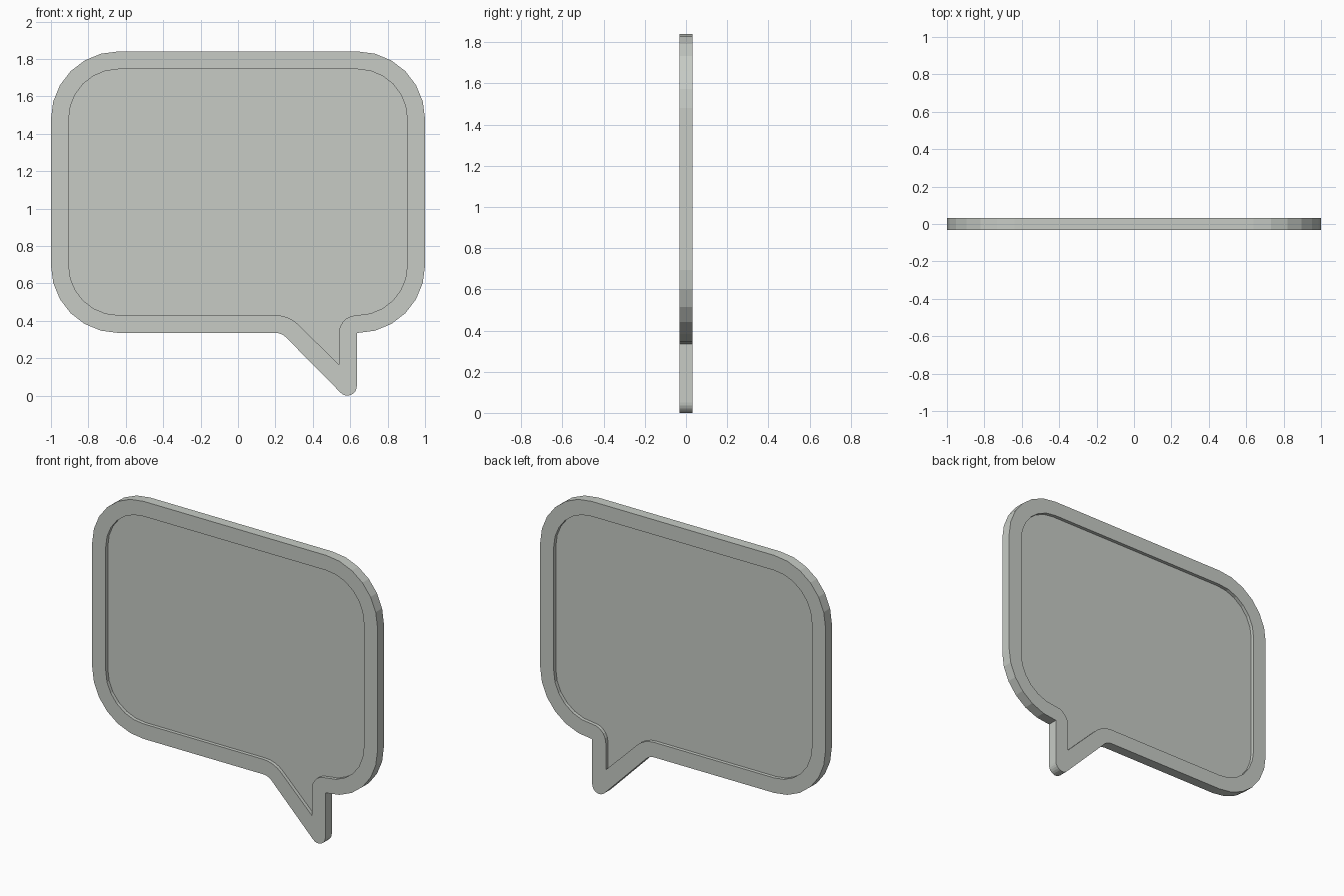
import bpy
import bmesh
from math import cos, sin, radians, pi

cube = bpy.data.objects.get("Cube")
if cube:
    bpy.data.objects.remove(cube, do_unlink=True)

HALF_DEPTH = 0.032    # half thickness of the rim
PANEL_HALF = 0.010    # half thickness of the recessed panel
RIM = 0.095           # rim width
CORNER = 0.36         # outer corner radius
X = 1.0 - CORNER
TOP, BOTTOM = 1.84, 0.335
Z_HIGH, Z_LOW = TOP - CORNER, BOTTOM + CORNER

grey = bpy.data.materials.new("soft grey")
grey.use_nodes = True
colour = (0.57, 0.60, 0.56, 1)
grey.diffuse_color = colour
bsdf = next(n for n in grey.node_tree.nodes if n.type == 'BSDF_PRINCIPLED')
bsdf.inputs["Base Color"].default_value = colour
bsdf.inputs["Roughness"].default_value = 0.6


def arc(cx, cz, r, start, end, steps=6):
    """Points along an arc, angles in degrees."""
    angles = [radians(start + (end - start) * i / steps) for i in range(steps + 1)]
    return [(cx + r * cos(a), cz + r * sin(a)) for a in angles]


def bubble(inset):
    """Speech bubble outline, counterclockwise, moved inward by inset."""
    r = CORNER - inset
    points = arc(X, Z_LOW, r, -90, 0)
    points += arc(X, Z_HIGH, r, 0, 90)
    points += arc(-X, Z_HIGH, r, 90, 180)
    points += arc(-X, Z_LOW, r, 180, 270)
    # left shoulder of the tail
    points += arc(0.20, BOTTOM - 0.08, 0.08 + inset, 90, 45, 4)
    if inset:
        # pointed tip, then rounded right shoulder
        points.append((0.635 - inset, 0.165))
        points += arc(0.635, BOTTOM, inset, 180, 90, 5)[:-1]
    else:
        # rounded tip, then square right shoulder
        points += arc(0.585, 0.05, 0.05, 225, 360, 8)
        points.append((0.635, BOTTOM))
    return points


def plate(name, outlines, half_depth):
    """Solid plate from filled outlines; a second outline becomes a hole."""
    curve = bpy.data.curves.new(name + "_profile", 'CURVE')
    curve.dimensions = '2D'
    curve.fill_mode = 'BOTH'
    curve.extrude = half_depth
    for outline in outlines:
        spline = curve.splines.new('POLY')
        spline.points.add(len(outline) - 1)
        for point, (x, z) in zip(spline.points, outline):
            point.co = (x, z, 0, 1)
        spline.use_cyclic_u = True
        spline.use_smooth = False
    helper = bpy.data.objects.new(name + "_helper", curve)
    bpy.context.collection.objects.link(helper)
    bpy.context.view_layer.update()
    evaluated = helper.evaluated_get(bpy.context.evaluated_depsgraph_get())
    mesh = bpy.data.meshes.new_from_object(evaluated)
    bpy.data.objects.remove(helper, do_unlink=True)

    # weld caps to walls and stand the plate upright
    bm = bmesh.new()
    bm.from_mesh(mesh)
    bmesh.ops.remove_doubles(bm, verts=bm.verts, dist=0.0005)
    bmesh.ops.recalc_face_normals(bm, faces=bm.faces)
    for v in bm.verts:
        v.co = (v.co.x, -v.co.z, v.co.y)
    for f in bm.faces:
        f.smooth = False
        f.material_index = 0
    bm.to_mesh(mesh)
    bm.free()
    mesh.name = name
    mesh.materials.clear()
    mesh.materials.append(grey)
    obj = bpy.data.objects.new(name, mesh)
    bpy.context.collection.objects.link(obj)
    return obj


# raised border and the thinner panel it frames on both sides
plate("bubble_rim", [bubble(0), bubble(RIM)], HALF_DEPTH)
plate("bubble_panel", [bubble(RIM)], PANEL_HALF)
